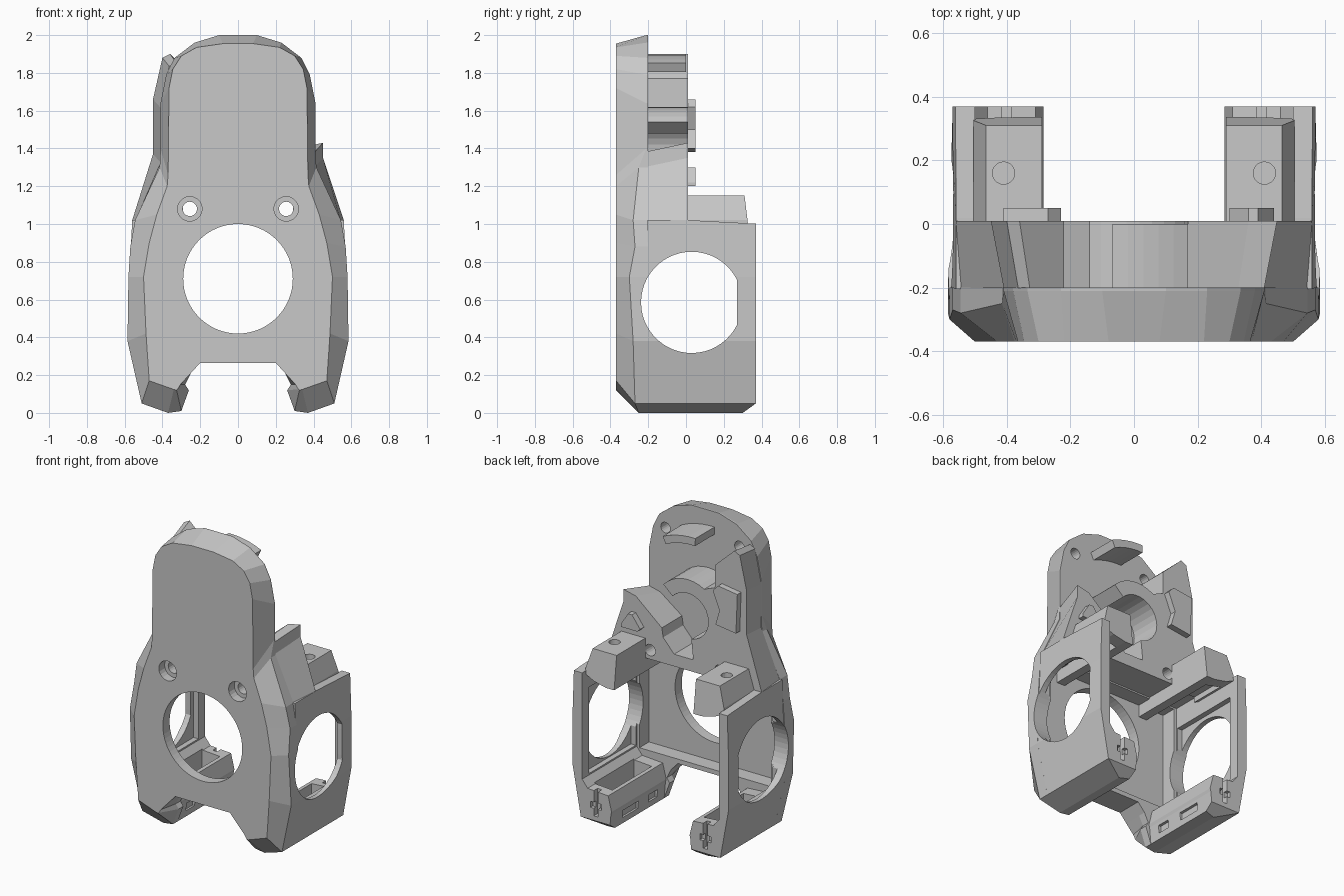
import bpy, bmesh
from math import cos, sin, radians

cube = bpy.data.objects.get("Cube")
if cube:
    bpy.data.objects.remove(cube)

grey = bpy.data.materials.new("plain grey")
grey.use_nodes = True
colour = (0.58, 0.58, 0.58, 1)
grey.diffuse_color = colour
grey.node_tree.nodes["Principled BSDF"].inputs["Base Color"].default_value = colour


def loft(name, rings):
    """Closed solid through rings of equal length."""
    bm = bmesh.new()
    loops = [[bm.verts.new(p) for p in ring] for ring in rings]
    n = len(loops[0])
    for a, b in zip(loops, loops[1:]):
        for i in range(n):
            j = (i + 1) % n
            bm.faces.new((a[i], a[j], b[j], b[i]))
    bm.faces.new(loops[0][::-1])
    bm.faces.new(loops[-1])
    bmesh.ops.recalc_face_normals(bm, faces=bm.faces)
    mesh = bpy.data.meshes.new(name)
    bm.to_mesh(mesh)
    bm.free()
    mesh.materials.append(grey)
    ob = bpy.data.objects.new(name, mesh)
    bpy.context.collection.objects.link(ob)
    return ob


def place(axis, u, v, w):
    return {"x": (w, u, v), "y": (u, w, v), "z": (u, v, w)}[axis]


def prism(name, axis, pts, a, b):
    return loft(name, [[place(axis, u, v, w) for u, v in pts] for w in (a, b)])


def box(name, x0, x1, y0, y1, z0, z1):
    return prism(name, "z", [(x0, y0), (x1, y0), (x1, y1), (x0, y1)], z0, z1)


def arc(cx, cy, r, a0, a1, n):
    return [(cx + r * cos(radians(a0 + (a1 - a0) * i / n)),
             cy + r * sin(radians(a0 + (a1 - a0) * i / n))) for i in range(n + 1)]


def circle(cx, cy, r, n=32):
    return arc(cx, cy, r, 0, 360, n)[:-1]


def cut(ob, cutters):
    for c in cutters:
        c.hide_render = True
        m = ob.modifiers.new("cut", "BOOLEAN")
        m.operation, m.solver, m.object = "DIFFERENCE", "EXACT", c
        bpy.context.view_layer.objects.active = ob
        bpy.ops.object.modifier_apply(modifier=m.name)
        bpy.data.objects.remove(c)


def side_hole():
    """Round opening with a flattened rear edge."""
    pts = arc(0.03, 0.585, 0.268, 26, 334, 44)
    return prism("cutter", "x", pts + [(0.27, 0.5), (0.27, 0.67)], -1, 1)


def screw_holes(r, y0, y1):
    return [prism("cutter", "y", circle(s * 0.255, 1.08, r, 20), y0, y1) for s in (-1, 1)]


# Front shell: front outline x, z, then outer outline x, z and its depth
half = [
    (0.20, 0.265, 0.20, 0.265, -0.25),
    (0.25, 0.21, 0.25, 0.21, -0.25),
    (0.305, 0.15, 0.28, 0.15, -0.25),
    (0.32, 0.125, 0.26, 0.12, -0.25),
    (0.325, 0.12, 0.30, 0.01, -0.25),
    (0.34, 0.124, 0.37, 0.0, -0.25),
    (0.47, 0.17, 0.51, 0.05, -0.27),
    (0.487, 0.42, 0.585, 0.38, -0.28),
    (0.50, 0.72, 0.58, 0.72, -0.30),
    (0.47, 0.90, 0.57, 0.88, -0.27),
    (0.43, 1.05, 0.545, 1.02, -0.28),
    (0.375, 1.20, 0.415, 1.30, -0.25),
    (0.37, 1.26, 0.41, 1.40, -0.21),
    (0.365, 1.72, 0.41, 1.64, -0.21),
    (0.345, 1.82, 0.38, 1.79, -0.21),
    (0.30, 1.89, 0.335, 1.88, -0.21),
    (0.22, 1.935, 0.23, 1.96, -0.21),
    (0.08, 1.955, 0.10, 2.0, -0.21),
]
full = half + [(-a, b, -c, d, y) for a, b, c, d, y in half[::-1]]
shell = loft("front_shell", [
    [(p[0], -0.37, p[1]) for p in full],
    [(p[2], p[4], p[3]) for p in full],
    [(p[2], -0.2, p[3]) for p in full],
])
cut(shell, [
    box("cutter", -0.48, 0.48, -0.3, 0.5, 0.295, 1.01),
    prism("cutter", "y", circle(0, 0.71, 0.29, 64), -0.6, 0),
    side_hole(),
    prism("cutter", "y", circle(0.29, 1.8, 0.035, 20), -0.28, 0),
    prism("cutter", "y", circle(-0.25, 1.82, 0.035, 20), -0.28, 0),
] + screw_holes(0.065, -0.5, -0.31) + screw_holes(0.038, -0.5, 0.1))

# Rear bulkhead with raised wing, tall fin and curved hub arm,
# its upper corners flaring outwards from the shell
bulkhead = [(0.56, 1.02), (0.45, 1.35), (0.45, 1.43), (0.36, 1.41),
            (0.17, 1.25), (0.16, 1.19), (0.08, 1.10), (-0.06, 1.10)]
bulkhead += arc(-0.02, 1.38, 0.15, 260, 42, 16)
bulkhead += arc(-0.02, 1.38, 0.24, 42, 120, 8)
bulkhead += [(-0.22, 1.62), (-0.22, 1.77), (-0.36, 1.9), (-0.40, 1.88), (-0.45, 1.66),
             (-0.45, 1.37), (-0.56, 1.02)]


def flare(x, z):
    if abs(x) > 0.34:
        return (x * 0.91, z - 0.045) if z > 1.34 else (x * 0.97, z)
    return x, z


back = loft("rear_bulkhead", [[place("y", *flare(x, z), -0.201) for x, z in bulkhead],
                              [(x, 0.01, z) for x, z in bulkhead]])
cut(back, screw_holes(0.038, -0.5, 0.1))

# Curved top tab and the small locating pads
prism("top_tab", "y", arc(-0.05, 1.38, 0.52, 65, 92, 5) + arc(-0.05, 1.38, 0.47, 92, 65, 5),
      -0.21, 0.0)
prism("tall_pad", "y", [(-0.40, 1.38), (-0.25, 1.40), (-0.28, 1.5), (-0.23, 1.62),
                        (-0.27, 1.66), (-0.41, 1.64)], 0, 0.05)
prism("small_pad", "y", [(0.30, 1.22), (0.32, 1.2), (0.44, 1.2), (0.44, 1.22),
                         (0.39, 1.3), (0.36, 1.3)], 0, 0.05)

for s, side in ((1, "left"), (-1, "right")):
    def span(a, b):
        return (a, b) if s > 0 else (-b, -a)

    # Side wall with its foot, slightly narrower at the rear
    outline = [(0.30, 0.01), (0.37, 0.0), (0.51, 0.05), (0.585, 0.38), (0.575, 0.72),
               (0.56, 1.02), (0.50, 1.02), (0.50, 0.30), (0.46, 0.25), (0.31, 0.24),
               (0.285, 0.14), (0.29, 0.12)]
    wall = loft(side + "_side_wall", [
        [(s * x, -0.205, z) for x, z in outline],
        [(s * min(x, 0.57), 0.37, z) for x, z in outline]])
    cut(wall, [
        # thinned panel around the round opening
        box("cutter", *span(0.40, 0.535), -0.19, 0.30, 0.31, 0.88),
        side_hole(),
        # bevelled foot heel and sloping wall top
        prism("cutter", "x", [(0.3, 0), (0.3, -0.1), (0.5, -0.1), (0.5, 0.143)], -1, 1),
        prism("cutter", "x", [(0, 1.021), (0.5, 0.995), (0.5, 1.2), (0, 1.2)], -1, 1),
        # tray pocket, heel slots and underside slots
        box("cutter", *span(0.335, 0.465), -0.12, 0.29, 0.13, 0.29),
        box("cutter", *span(0.385, 0.415), 0.33, 0.5, 0.08, 0.29),
        box("cutter", *span(0.36, 0.44), 0.345, 0.5, 0.13, 0.17),
        box("cutter", *span(0.2, 0.31), 0.08, 0.24, 0.05, 0.10),
        box("cutter", *span(0.2, 0.31), -0.12, -0.03, 0.05, 0.10),
    ])

    # Mounting block with a chamfered outer edge, a channel and a screw hole
    section = [(0.29, 0.93), (0.29, 1.15), (0.465, 1.15), (0.505, 1.02), (0.505, 0.98),
               (0.44, 0.95), (0.35, 0.93)]
    block = loft(side + "_mounting_block", [
        [(s * x, 0.0, z) for x, z in section],
        [(s * x, 0.31 + (1.15 - z) * 0.12, z) for x, z in section]])
    cut(block, [prism("cutter", "z", circle(s * 0.41, 0.16, 0.035, 20), 1.05, 1.5),
                box("cutter", *span(0.35, 0.47), -0.1, 0.25, 0.8, 1.0)])

    # Rail carrying the block forward under the bulkhead
    box(side + "_rail", *span(0.29, 0.35), -0.305, 0.0, 0.93, 1.03)
